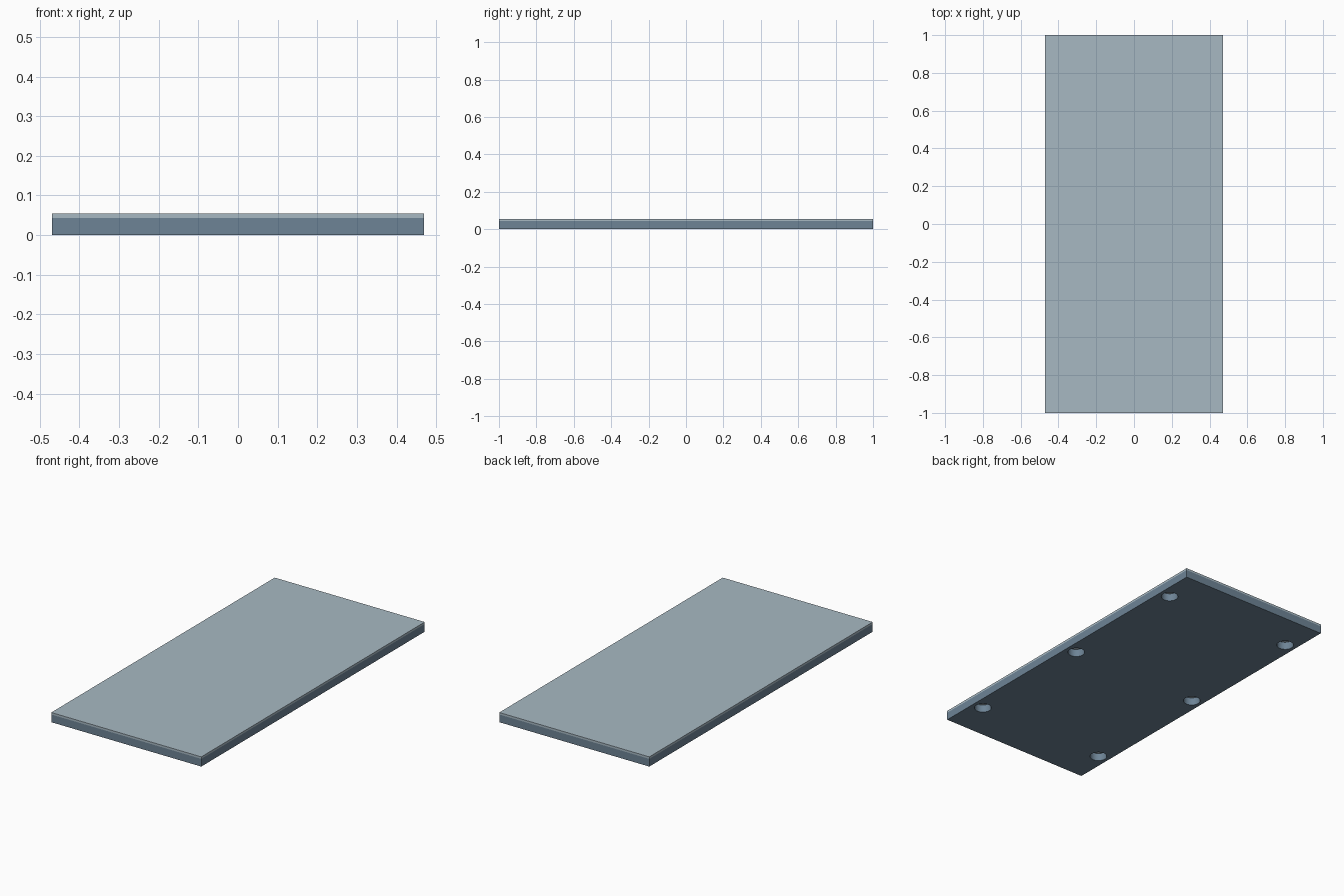
import bpy, bmesh
from math import radians

if "Cube" in bpy.data.objects:
    bpy.data.objects.remove(bpy.data.objects["Cube"])

W, L = 0.47, 1.0                  # half width, half length
SPLIT, TOP = 0.0435, 0.055        # heights of core and of covering sheet
R = 0.045                         # radius of underside sockets


def material(name, rgb):
    mat = bpy.data.materials.new(name)
    mat.diffuse_color = (*rgb, 1)
    mat.use_nodes = True
    mat.node_tree.nodes["Principled BSDF"].inputs["Base Color"].default_value = mat.diffuse_color
    return mat


def to_object(name, bm, mat=None):
    mesh = bpy.data.meshes.new(name)
    bm.to_mesh(mesh)
    bm.free()
    ob = bpy.data.objects.new(name, mesh)
    bpy.context.collection.objects.link(ob)
    if mat:
        mesh.materials.append(mat)
    return ob


def slab(name, z0, z1, mat):
    bm = bmesh.new()
    bmesh.ops.create_cube(bm, size=1)
    for v in bm.verts:
        v.co = (v.co.x * 2 * W, v.co.y * 2 * L, z1 if v.co.z > 0 else z0)
    return to_object(name, bm, mat)


# thick core with a thin paler sheet on top
blue = material("slate_blue", (0.155, 0.23, 0.305))
grey = material("pale_slate", (0.39, 0.485, 0.545))
core = slab("panel_core", 0, SPLIT, blue)
slab("top_sheet", SPLIT, TOP, grey)

# six round sockets cut through the core from below
bm = bmesh.new()
for x in (-0.405, 0.405):
    for y in (-0.78, 0, 0.78):
        new = bmesh.ops.create_cone(bm, cap_ends=True, segments=32,
                                    radius1=R, radius2=R, depth=0.2)
        bmesh.ops.translate(bm, verts=new["verts"], vec=(x, y, 0))
cutter = to_object("socket_cutter", bm, blue)
cutter.hide_render = True

cut = core.modifiers.new("sockets", 'BOOLEAN')
cut.operation = 'DIFFERENCE'
cut.solver = 'EXACT'
cut.object = cutter

bpy.context.view_layer.objects.active = core
core.select_set(True)
bpy.ops.object.modifier_apply(modifier=cut.name)
bpy.data.objects.remove(cutter)
bpy.ops.object.shade_smooth_by_angle(angle=radians(35))
